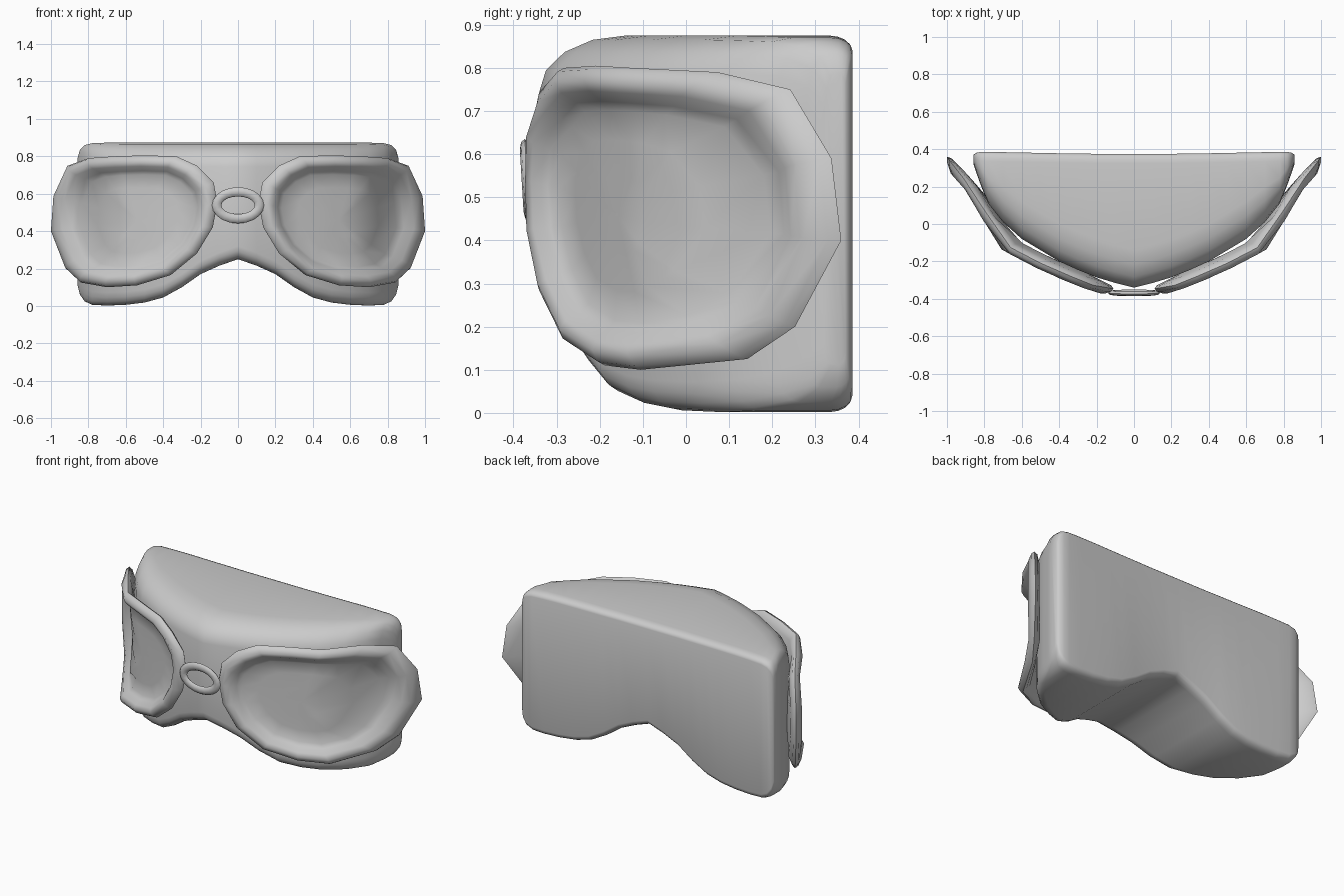
import bpy, bmesh, math
from mathutils import Vector

if "Cube" in bpy.data.objects:
    bpy.data.objects.remove(bpy.data.objects["Cube"])


def interp(table, v):
    # piecewise linear lookup
    if v <= table[0][0]:
        return table[0][1]
    for (a, fa), (b, fb) in zip(table, table[1:]):
        if v <= b:
            return fa + (fb - fa) * (v - a) / (b - a)
    return table[-1][1]


def loft(name, rings, closed=False, angle=40):
    # skin a list of equal-length closed rings; cap the ends unless closed
    bm = bmesh.new()
    vs = [[bm.verts.new(p) for p in r] for r in rings]
    n = len(vs[0])
    pairs = list(zip(vs, vs[1:])) + ([(vs[-1], vs[0])] if closed else [])
    for a, b in pairs:
        for i in range(n):
            j = (i + 1) % n
            bm.faces.new((a[i], a[j], b[j], b[i]))
    if not closed:
        bm.faces.new(vs[0])
        bm.faces.new(vs[-1])
    bmesh.ops.recalc_face_normals(bm, faces=bm.faces)
    me = bpy.data.meshes.new(name)
    bm.to_mesh(me)
    bm.free()
    ob = bpy.data.objects.new(name, me)
    bpy.context.collection.objects.link(ob)
    bpy.ops.object.select_all(action='DESELECT')
    ob.select_set(True)
    bpy.context.view_layer.objects.active = ob
    bpy.ops.object.shade_smooth_by_angle(angle=math.radians(angle))
    return ob


# Face cushion: columns across x as (x, front y, back y, bottom z, top z)
columns = [(0, -.34, .375, .25, .875), (.1, -.315, .375, .215, .875),
           (.2, -.285, .375, .17, .875), (.3, -.245, .377, .10, .875),
           (.4, -.20, .378, .045, .875), (.5, -.14, .38, .018, .875),
           (.6, -.08, .382, .006, .875), (.7, .01, .384, .002, .873),
           (.78, .11, .386, .006, .87), (.82, .21, .386, .025, .86),
           (.845, .28, .38, .06, .835), (.858, .32, .37, .11, .79)]


def section(x, f, b, lo, hi):
    d = b - f
    # corners: (y, z, y dir, z dir, radius y, radius z, start angle)
    corners = [(b, hi, -1, -1, min(.05, .3 * d), .03, 0),
               (f, hi, 1, -1, min(.2, .5 * d), .13, 90),
               (f, lo, 1, 1, min(.07, .3 * d), .07, 180),
               (b, lo, -1, 1, min(.05, .3 * d), .035, 270)]
    pts = []
    for y, z, sy, sz, ry, rz, a0 in corners:
        for k in range(5):
            a = math.radians(a0 + k * 22.5)
            pts.append((x, y + sy * ry + math.cos(a) * ry,
                        z + sz * rz + math.sin(a) * rz))
    return pts


cols = [(-c[0],) + c[1:] for c in reversed(columns[1:])] + columns
loft("face_cushion", [section(*c) for c in cols], angle=50)

# Lens frame: front outline, wrapped around the curve of the cushion
outline = [(.11, .55), (.13, .66), (.22, .75), (.33, .80), (.5, .805), (.66, .80),
           (.80, .79), (.91, .75), (.985, .59), (1.0, .40), (.92, .20), (.84, .125),
           (.70, .10), (.54, .11), (.36, .165), (.22, .28), (.135, .42)]
wrap = [(.05, -.352), (.2, -.335), (.45, -.235), (.7, -.105), (.78, .04),
        (.88, .21), (.95, .285), (1.0, .36)]
# profile from back centre over the rim to lens centre: (scale, outward offset)
profile = [(.02, -.05), (.3, -.05), (.6, -.05), (.88, -.03), (.97, -.015), (1, 0),
           (.975, .018), (.9, .033), (.83, .022), (.76, -.008), (.70, -.024),
           (.5, -.028), (.25, -.028), (.02, -.028)]
cx, cz = .55, .46


def wrapped(s, d):
    ring = []
    for x, z in outline:
        px, pz = cx + (x - cx) * s, cz + (z - cz) * s
        slope = (interp(wrap, px + .05) - interp(wrap, px - .05)) / .1
        n = Vector((slope, -1)).normalized()
        ring.append((min(1.0, px + n.x * d), interp(wrap, px) + n.y * d, pz))
    return ring


lens = loft("lens_frames", [wrapped(s, d) for s, d in profile], angle=60)
lens.modifiers.new("mirror", 'MIRROR').use_mirror_merge = False

# Nose clasp: flat oval ring, leaning slightly forward at the top
rings = []
for i in range(20):
    a = 2 * math.pi * i / 20
    ring = []
    for k in range(8):
        t = 2 * math.pi * k / 8
        r = .025 * math.cos(t)
        z = math.sin(a) * (.072 + r)
        ring.append((math.cos(a) * (.114 + r),
                     -.368 + .013 * math.sin(t) - z * .06, .538 + z))
    rings.append(ring)
loft("nose_clasp", rings, closed=True, angle=60)
